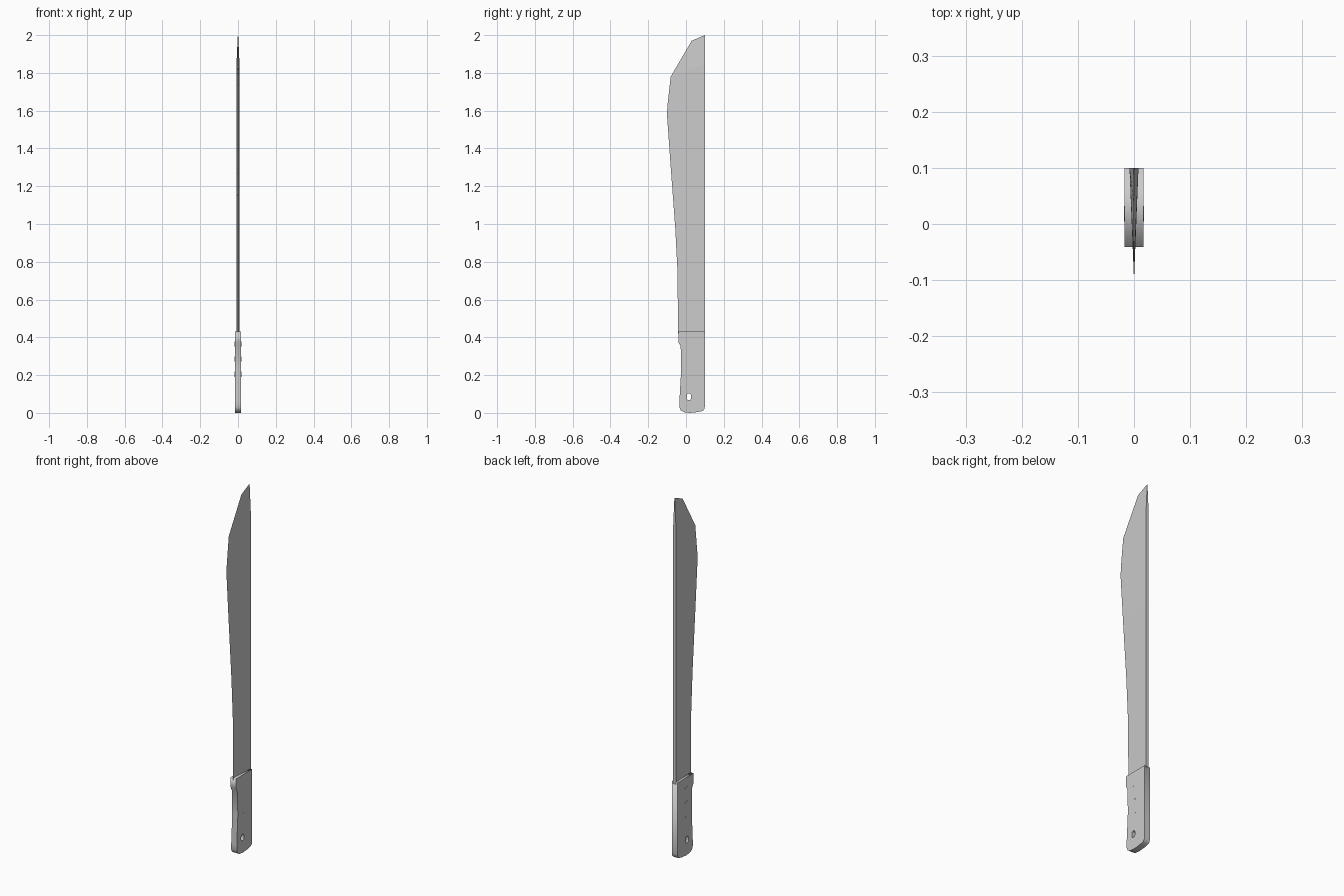
import bpy, bmesh, math
from mathutils import Matrix

if "Cube" in bpy.data.objects:
    bpy.data.objects.remove(bpy.data.objects["Cube"])

# Maps a flat profile (local x, y) to world (y, z), with thickness along world x
SIDE = Matrix(((0, 0, 1, 0), (1, 0, 0, 0), (0, 1, 0, 0), (0, 0, 0, 1)))


def plate(name, outlines, half):
    """Extrude closed outlines; inner outlines become holes."""
    cu = bpy.data.curves.new(name, 'CURVE')
    cu.dimensions, cu.fill_mode, cu.extrude = '2D', 'BOTH', half
    for pts in outlines:
        sp = cu.splines.new('POLY')
        sp.points.add(len(pts) - 1)
        for p, (y, z) in zip(sp.points, pts):
            p.co = (y, z, 0, 1)
        sp.use_cyclic_u = True
    ob = bpy.data.objects.new(name, cu)
    bpy.context.collection.objects.link(ob)
    ob.matrix_world = SIDE
    bpy.ops.object.select_all(action='DESELECT')
    ob.select_set(True)
    bpy.context.view_layer.objects.active = ob
    bpy.ops.object.convert(target='MESH')
    return ob


# Blade: wedge section, thick at the spine and sharp at the cutting edge
# (edge y, edge z, spine z, spine half thickness)
stations = [(-0.042, 0.42, 0.42, 0.008), (-0.045, 0.75, 0.75, 0.008),
            (-0.057, 0.98, 0.98, 0.008), (-0.083, 1.33, 1.33, 0.008),
            (-0.1, 1.57, 1.57, 0.008), (-0.099, 1.62, 1.62, 0.008),
            (-0.081, 1.78, 1.85, 0.008), (0.03, 1.97, 2.0, 0.001)]
bm = bmesh.new()
rings = [[bm.verts.new(c) for c in ((t, 0.1, zs), (-t, 0.1, zs), (0, y, ze))]
         for y, ze, zs, t in stations]
for a, b in zip(rings, rings[1:]):
    for i in range(3):
        j = (i + 1) % 3
        bm.faces.new((a[i], a[j], b[j], b[i]))
bm.faces.new(rings[0])
bm.faces.new(rings[-1])
bmesh.ops.recalc_face_normals(bm, faces=bm.faces)
me = bpy.data.meshes.new("blade")
bm.to_mesh(me)
bm.free()
bpy.context.collection.objects.link(bpy.data.objects.new("blade", me))

# Handle: flat slab with a finger notch and a lanyard hole
grip = [(0.1, 0.43), (-0.041, 0.43), (-0.041, 0.375), (-0.028, 0.352),
        (-0.026, 0.22), (-0.035, 0.06), (-0.035, 0.03), (-0.028, 0.014),
        (-0.012, 0.004), (0.02, 0.0), (0.06, 0.004), (0.088, 0.01),
        (0.097, 0.02), (0.1, 0.035)]
hole = [(0.004, 0.075), (0.008, 0.068), (0.022, 0.068), (0.026, 0.075),
        (0.026, 0.095), (0.022, 0.102), (0.008, 0.102), (0.004, 0.095)]
plate("handle", [grip, hole], 0.017)

# Rivets: pins through the handle, barely proud of both sides
for n, z in enumerate((0.365, 0.285, 0.205)):
    ring = [(0.018 + 0.015 * math.cos(math.tau * k / 8 + math.pi / 8),
             z + 0.015 * math.sin(math.tau * k / 8 + math.pi / 8)) for k in range(8)]
    plate(f"rivet_{n + 1}", [ring], 0.0175)
